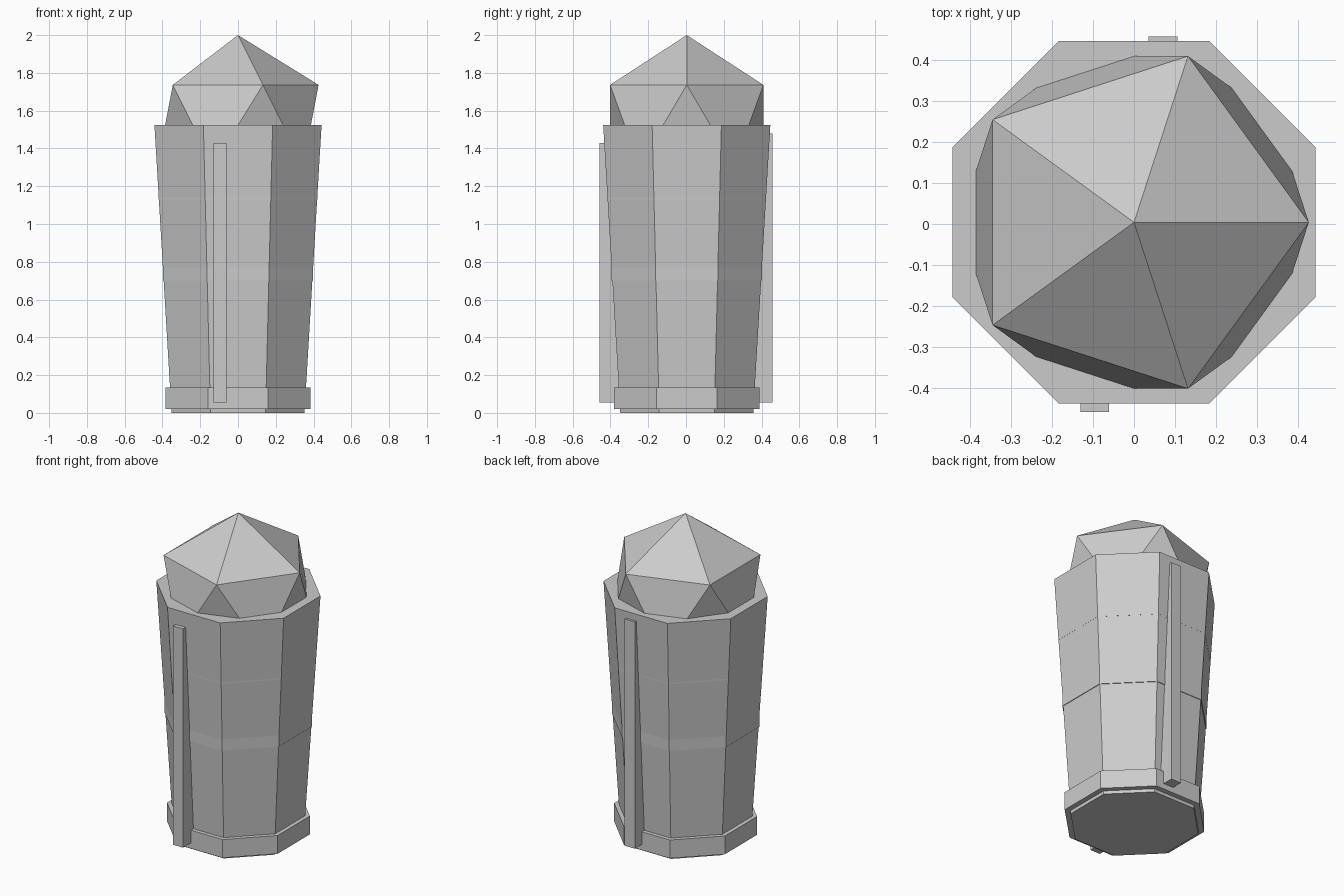
import bpy, bmesh, math
from mathutils import Matrix

if "Cube" in bpy.data.objects:
    bpy.data.objects.remove(bpy.data.objects["Cube"])

CY = 0.004                      # the body sits slightly behind the centre
COS = math.cos(math.pi / 8)     # flat-to-flat radius -> corner radius

grey = bpy.data.materials.new("plain_grey")
grey.diffuse_color = (0.6, 0.6, 0.6, 1)
grey.use_nodes = True
grey.node_tree.nodes["Principled BSDF"].inputs["Base Color"].default_value = grey.diffuse_color


def finish(name, bm):
    mesh = bpy.data.meshes.new(name)
    bm.to_mesh(mesh)
    bm.free()
    mesh.materials.append(grey)
    obj = bpy.data.objects.new(name, mesh)
    bpy.context.collection.objects.link(obj)


def octagon(name, z0, z1, flat0, flat1):
    """Eight-sided drum with flats facing the axes."""
    bm = bmesh.new()
    mat = Matrix.Translation((0, CY, (z0 + z1) / 2)) @ Matrix.Rotation(math.pi / 8, 4, 'Z')
    bmesh.ops.create_cone(bm, cap_ends=True, segments=8, radius1=flat0 / COS,
                          radius2=flat1 / COS, depth=z1 - z0, matrix=mat)
    finish(name, bm)


def box(name, x0, x1, y0, y1, z0, z1):
    bm = bmesh.new()
    mat = Matrix.Translation(((x0 + x1) / 2, (y0 + y1) / 2, (z0 + z1) / 2)) \
        @ Matrix.Diagonal((x1 - x0, y1 - y0, z1 - z0, 1))
    bmesh.ops.create_cube(bm, size=1, matrix=mat)
    finish(name, bm)


# Tapered body, foot ring and two bands that barely break the surface
octagon("body", 0, 1.525, 0.352, 0.4425)
octagon("foot_ring", 0.02, 0.135, 0.385, 0.385)
octagon("lower_band", 0.70, 0.80, 0.3977, 0.3977)
octagon("upper_band", 1.13, 1.18, 0.4196, 0.4196)

# Faceted dome
bm = bmesh.new()
bmesh.ops.create_icosphere(bm, subdivisions=1, radius=0.477,
                           matrix=Matrix.Translation((0, CY, 1.523)))
finish("dome", bm)

# Upright strips on front and back
box("front_strip", -0.131, -0.061, -0.459, -0.33, 0.055, 1.43)
box("back_strip", 0.035, 0.106, 0.33, 0.458, 0.055, 1.48)
